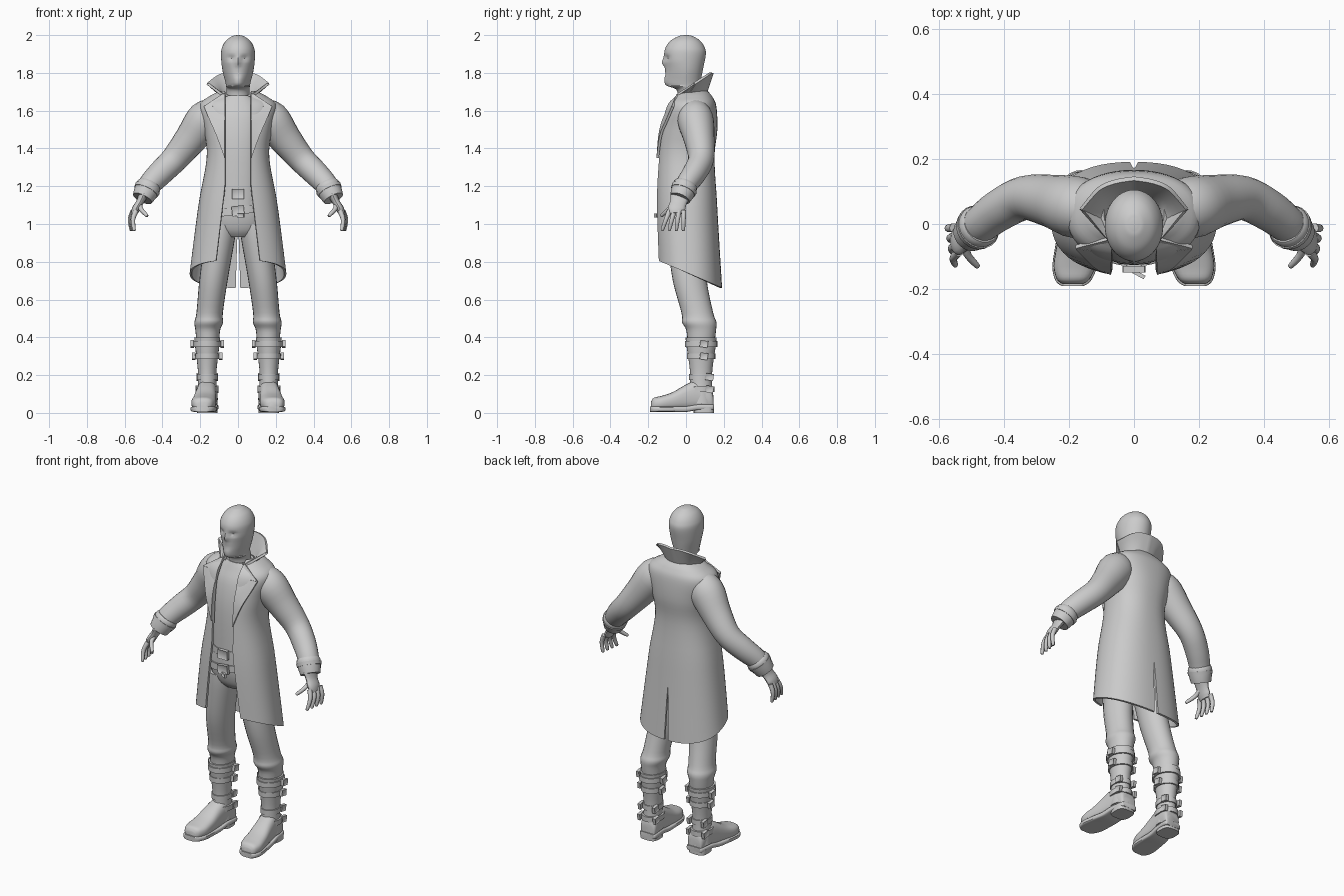
import bpy, bmesh, math
from mathutils import Vector, Matrix

old = bpy.data.objects.get("Cube")
if old:
    bpy.data.objects.remove(old, do_unlink=True)

GREY = (.6, .6, .6, 1)
clay = bpy.data.materials.new("light_grey")
clay.diffuse_color = GREY
clay.use_nodes = True
clay.node_tree.nodes["Principled BSDF"].inputs["Base Color"].default_value = GREY
made = []


def finish(name, bm, mirror=False, thick=0):
    """Store a mesh with the shared material and optional modifiers."""
    bmesh.ops.recalc_face_normals(bm, faces=bm.faces)
    mesh = bpy.data.meshes.new(name)
    bm.to_mesh(mesh)
    bm.free()
    mesh.materials.append(clay)
    ob = bpy.data.objects.new(name, mesh)
    bpy.context.collection.objects.link(ob)
    if mirror:
        ob.modifiers.new("mirror", 'MIRROR').merge_threshold = .001
    if thick:
        solid = ob.modifiers.new("thickness", 'SOLIDIFY')
        solid.thickness, solid.offset = thick, 0
    made.append(ob)


def smooth(rows, steps):
    """Catmull-Rom interpolation of rows of numbers."""
    out = []
    last = len(rows) - 1
    for i in range(last):
        nearby = [rows[max(0, min(last, i + k))] for k in (-1, 0, 1, 2)]
        for s in range(steps):
            t = s / steps
            out.append([b + t / 2 * (c - a + t * (2*a - 5*b + 4*c - d + t * (3*(b - c) + d - a)))
                        for a, b, c, d in zip(*nearby)])
    return out + [list(rows[last])]


def power(value, exponent):
    return math.copysign(abs(value) ** exponent, value)


def bump(value, centre, width):
    return math.exp(-((value - centre) / width) ** 2)


def grid(name, rows, closed=False, shape=None, **options):
    """Skin rows of points, with end caps when the rows are rings."""
    bm = bmesh.new()
    verts = [[bm.verts.new(shape(p) if shape else p) for p in row] for row in rows]
    count = len(verts[0])
    for a, b in zip(verts, verts[1:]):
        for j in range(count if closed else count - 1):
            k = (j + 1) % count
            bm.faces.new((a[j], a[k], b[k], b[j]))
    if closed:
        bm.faces.new(verts[0])
        bm.faces.new(verts[-1])
    finish(name, bm, **options)


def loft(name, rings, axis=None, steps=4, sides=24, square=1, tilt=0, **options):
    """Skin rings (x, y, z, half width, half depth); without an axis they follow the path."""
    rings = smooth(rings, steps)
    centres = [Vector(ring[:3]) for ring in rings]
    rows = []
    for i, (centre, ring) in enumerate(zip(centres, rings)):
        u, v = Vector((1, 0, tilt)), Vector((0, 1, 0))
        if axis == 'Y':
            v = Vector((0, 0, 1))
        elif axis is None:
            along = (centres[min(i + 1, len(centres) - 1)] - centres[max(i - 1, 0)]).normalized()
            u = along.cross(v).normalized()
            v = u.cross(along)
        angles = [math.tau * k / sides for k in range(sides)]
        rows.append([centre + u * ring[3] * power(math.cos(a), square)
                     + v * ring[4] * power(math.sin(a), square) for a in angles])
    grid(name, rows, closed=True, **options)


def tube(name, rings, depth=1, **options):
    """Paired limb part from rings (x, y, z, radius)."""
    loft(name, [(*ring, ring[3] * depth) for ring in rings], mirror=True, **options)


def column(name, rings, **options):
    """Central part from rings (z, half width, front, back)."""
    loft(name, [(0, (front + back) / 2, z, width, (back - front) / 2)
                for z, width, front, back in rings], 'Z', **options)


def buckle(name, place, size, turn=(0, 0, 0), **options):
    """Box with a recessed plate on its local front."""
    bm = bmesh.new()
    bmesh.ops.create_cube(bm, size=1)
    front = [f for f in bm.faces if f.normal.y < -.9]
    bmesh.ops.scale(bm, vec=size, verts=bm.verts)
    bmesh.ops.inset_region(bm, faces=front, thickness=.008, depth=-.004)
    for angle, axis in zip(turn, 'XYZ'):
        bmesh.ops.rotate(bm, matrix=Matrix.Rotation(angle, 3, axis), verts=bm.verts)
    bmesh.ops.translate(bm, vec=place, verts=bm.verts)
    finish(name, bm, **options)


def face(point):
    """Narrow the jaw, raise the nose and sink the eyes."""
    x, y, z = point
    if y < 0 and z > 1.73:
        front = min(1, -y * 10)
        x *= 1 - .3 * front * max(0, min(1, (1.86 - z) * 10))
        nose = .016 * bump(x, 0, .012) * bump(z, 1.85, .03 if z > 1.85 else .014)
        socket = .014 * bump(abs(x), .036, .02) * bump(z, 1.88, .011)
        mouth = .004 * bump(x, 0, .025) * bump(z, 1.79, .006)
        y += front * (socket + mouth - nose)
    return x, y, z


# Head: neck and jaw rings under a domed skull
dome = [(1.9 + .1 * math.sin(t), .09 * math.cos(t), -.115 * math.cos(t), .105 * math.cos(t))
        for t in (0, .4, .8, 1.2, 1.4, 1.55)]
column("head", [(1.64, .065, -.04, .08), (1.71, .06, -.05, .08), (1.74, .066, -.11, .075),
                (1.82, .084, -.11, .09)] + dome, steps=6, sides=48, shape=face)

# Shirt, hips and trousers
column("shirt", [(1.1, .13, -.125, .12), (1.4, .135, -.125, .14), (1.56, .14, -.1, .14),
                 (1.64, .11, -.065, .11), (1.68, .07, -.045, .09)], square=.85)
column("hips", [(.93, .08, -.07, .07), (.97, .14, -.1, .1), (1.05, .16, -.12, .12),
                (1.17, .135, -.125, .12)], square=.9)
tube("trouser_leg", [(.09, 0, 1, .085), (.1, 0, .9, .08), (.13, .02, .7, .075), (.15, .06, .53, .07),
                     (.155, .07, .48, .076), (.16, .08, .44, .066), (.16, .08, .38, .06)],
     depth=1.2, axis='Z')

# Belts
for name, z, width, tilt in (("upper_belt", 1.16, .14, 0), ("lower_belt", 1.07, .16, .12)):
    column(name, [(z + edge, width, -.13, .13) for edge in (-.02, .02)],
           steps=1, sides=32, square=.9, tilt=tilt)
    buckle(name + "_buckle", (0, -.14, z), (.065, .02, .053), (0, -tilt, 0))
buckle("belt_tongue", (.015, -.155, 1.045), (.04, .012, .022), (0, 0, -.5))

# Coat body: half shell, open at the front, with a sloping hem and a rear vent
COLUMNS, SQUARE = 24, .85
coat = []
for z, width, front, back in smooth([(.81, .25, -.15, .185), (1.1, .205, -.155, .16),
                                     (1.35, .16, -.145, .145), (1.5, .175, -.13, .16),
                                     (1.62, .2, -.1, .155), (1.67, .15, -.06, .135),
                                     (1.7, .09, -.04, .11)], 5):
    opening = .068 + .12 * max(0, 1.2 - z)
    start = math.asin((opening / width) ** (1 / SQUARE))
    row = []
    for j in range(COLUMNS + 1):
        a = start + (math.pi - start) * j / COLUMNS
        x = width * power(math.sin(a), SQUARE)
        y = (front + back) / 2 - (back - front) / 2 * power(math.cos(a), SQUARE)
        height = z - 1.3 * max(0, 1.15 - z) * (y + .15)
        if j == COLUMNS:
            x = .003 + .03 * (.97 - height) if height < .97 else 0
        row.append((x, y, height))
    coat.append(row)
grid("coat_body", coat, mirror=True, thick=.012)


def sheet(name, inner, outer, steps):
    """Thick cloth between two edges."""
    edges = smooth([(*a, *b) for a, b in zip(inner, outer)], steps)
    rows = [[Vector(e[:3]).lerp(Vector(e[3:]), k / 4) for k in range(5)] for e in edges]
    grid(name, rows, mirror=True, thick=.013)


# Collar flaring from the neckline, then the lapels down the opening
neckline = [(.09 * math.sin(a), .025 + .075 * math.cos(a), 1.68) for a in (0, .6, 1.2, 1.8, 2.5)]
rim = [(0, .14, 1.8), (.06, .13, 1.8), (.11, .107, 1.785), (.163, .046, 1.745), (.085, -.045, 1.685)]
sheet("collar", neckline[:4], rim[:4], 4)
sheet("collar_point", neckline[3:], rim[3:], 3)
outer = [rim[-1], (.18, -.07, 1.62), (.15, -.1, 1.55), (.115, -.133, 1.47), (.07, -.15, 1.35)]
inner = [(.07, y, point[2]) for y, point in zip((-.04, -.085, -.12, -.14, -.15), outer)]
sheet("lapel_top", inner[:2], outer[:2], 3)
sheet("lapel", inner[1:], outer[1:], 4)

# Sleeves, and cuffs measured along the forearm
tube("sleeve", [(.1, .045, 1.6, .07), (.17, .05, 1.555, .1), (.25, .07, 1.45, .086),
                (.335, .08, 1.345, .072), (.41, .045, 1.27, .067), (.47, 0, 1.205, .06),
                (.5, -.03, 1.145, .053)], depth=.95)
cuff_start, cuff_end = Vector((.468, 0, 1.21)), Vector((.506, -.032, 1.135))
for name, stations in (("cuff", ((0, .06), (.2, .067), (.7, .061), (1, .055))),
                       ("cuff_strap", ((.28, .07), (.5, .067)))):
    tube(name, [(*cuff_start.lerp(cuff_end, t), r) for t, r in stations], steps=2)

# Hands: fanned fingers bend outward at the middle joint
tube("palm", [(.503, -.03, 1.15, .025), (.52, -.04, 1.115, .02), (.54, -.05, 1.08, .021),
              (.55, -.05, 1.055, .017)], depth=2.2, sides=16)
digits = [(name + "_finger", Vector((.54 + .005 * i, -.087 + .025 * i, 1.07)),
           Vector((.55 + .005 * i, -.125 + .037 * i, .97)))
          for i, name in enumerate(("index", "middle", "ring", "little"))]
digits.append(("thumb", Vector((.52, -.06, 1.1)), Vector((.483, -.128, 1.045))))
for name, knuckle, end in digits:
    joint = (knuckle + end) / 2 + Vector((.011, 0, .004))
    tip = end + (end - joint).normalized() * .006
    tube(name, [(*knuckle, .014), (*joint, .012), (*end, .009), (*tip, .003)], sides=10)

# Boots: the foot outline gives both the upper and the sole
tube("boot_shaft", [(.163, .08, z, r) for z, r in ((.05, .055), (.2, .048), (.35, .064), (.4, .069))],
     depth=1.2, axis='Z')
outline = [(.17 - .1 * y, y, width, top) for y, width, top in (
    (.145, .04, .09), (.13, .05, .13), (.06, .053, .17), (0, .056, .15), (-.07, .062, .11),
    (-.13, .064, .09), (-.17, .05, .08), (-.185, .03, .06))]
loft("boot_foot", [(x, y, top / 2 + .007, width, top / 2 - .007) for x, y, width, top in outline],
     'Y', square=.75, mirror=True)
loft("boot_sole", [(x, y * 1.03, .03 if y > 0 else .02, width + .004, .015)
                   for x, y, width, top in outline], 'Y', square=.4, mirror=True)
tube("boot_heel", [(.162, .095, z, .054) for z in (0, .03)], axis='Z', steps=1, square=.6)

# Boot straps with a buckle on both sides of each leg
for level, (z, r, y) in enumerate(((.365, .073, .095), (.3, .064, .095), (.19, .054, .125), (.125, .06, .125))):
    tube(f"boot_strap_{level}", [(.163, .08, z + edge, r) for edge in (-.015, .015)],
         depth=1.18, axis='Z', steps=1)
    reach = r * (1 if level < 2 else .75) + .007
    for name, side in (("outer", 1), ("inner", -1)):
        buckle(f"{name}_buckle_{level}", (.163 + side * reach, y, z), (.042, .018, .036),
               (0, .15 * side, side * math.pi / 2), mirror=True)

# Apply modifiers and shade
bpy.ops.object.select_all(action='DESELECT')
for ob in made:
    ob.select_set(True)
bpy.context.view_layer.objects.active = made[0]
bpy.ops.object.convert(target='MESH')
bpy.ops.object.shade_smooth_by_angle(angle=math.radians(40))
